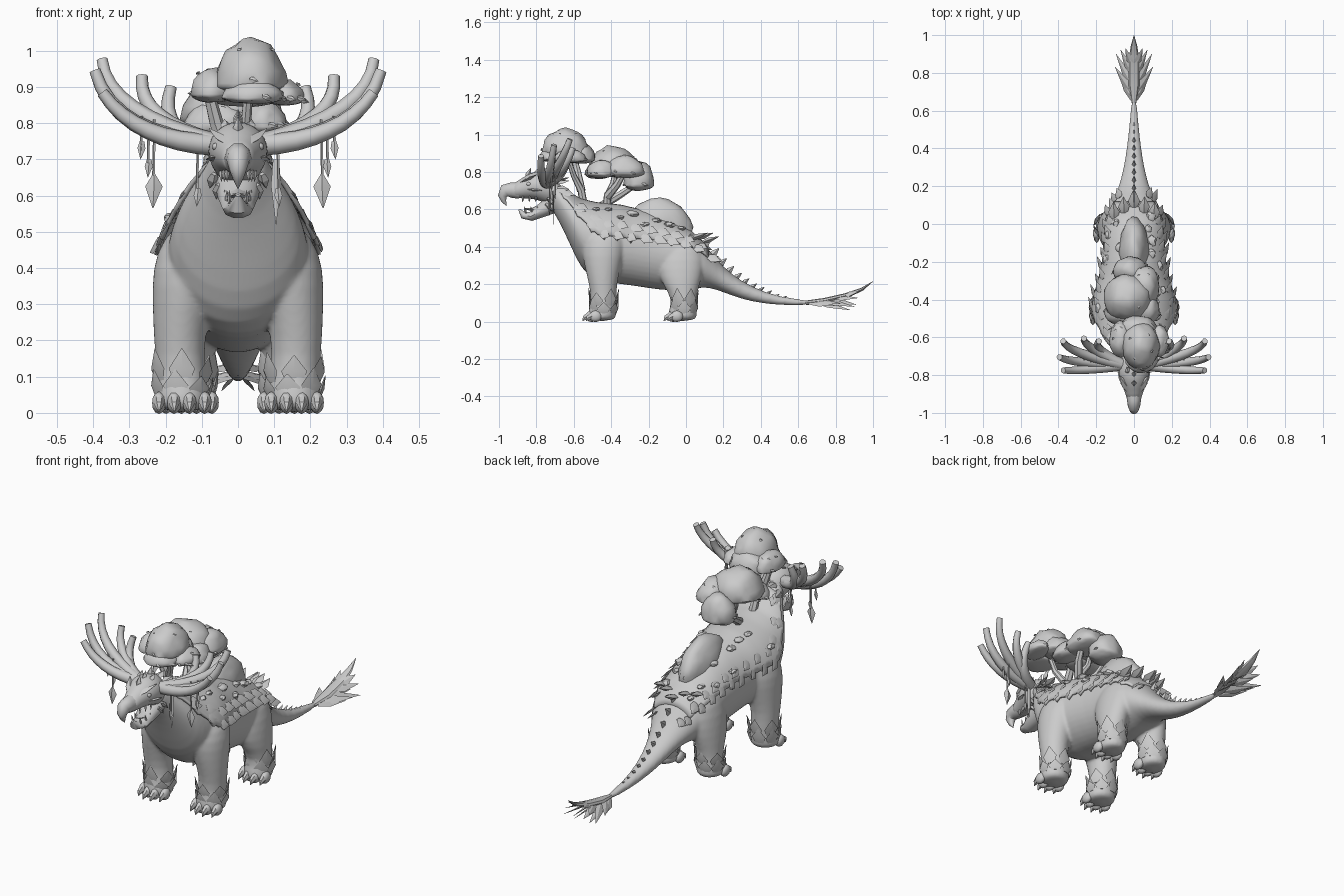
import bpy, bmesh, math, random
from math import sin, cos, pi, radians
from mathutils import Vector as V, Matrix, noise

random.seed(4)
cube = bpy.data.objects.get("Cube")
if cube:
    bpy.data.objects.remove(cube)

grey = bpy.data.materials.new("stone_grey")
grey.use_nodes = True
grey.diffuse_color = (0.6, 0.6, 0.6, 1)
grey.node_tree.nodes["Principled BSDF"].inputs["Base Color"].default_value = (0.6, 0.6, 0.6, 1)
Y, Z = V((0, 1, 0)), V((0, 0, 1))


def finish(name, bm, angle=40, subsurf=0, thick=0, blend=0):
    """Turn a bmesh into a shaded object."""
    bmesh.ops.recalc_face_normals(bm, faces=bm.faces)
    me = bpy.data.meshes.new(name)
    bm.to_mesh(me)
    bm.free()
    ob = bpy.data.objects.new(name, me)
    bpy.context.collection.objects.link(ob)
    me.materials.append(grey)
    if thick:
        ob.modifiers.new("Thickness", "SOLIDIFY").thickness = thick
    if subsurf:
        m = ob.modifiers.new("Rounding", "SUBSURF")
        m.levels = m.render_levels = subsurf
    bpy.ops.object.select_all(action="DESELECT")
    ob.select_set(True)
    bpy.context.view_layer.objects.active = ob
    bpy.ops.object.shade_smooth_by_angle(angle=radians(angle))
    if blend:
        m = ob.modifiers.new("Union", "REMESH")
        m.mode, m.voxel_size, m.use_smooth_shade = "VOXEL", blend, True
        m = ob.modifiers.new("Blend", "SMOOTH")
        m.factor, m.iterations = .5, 6


def tube(bm, pts, n=8, axis=None, up=None):
    """Skin elliptical rings (centre, width, height) along a path."""
    rings, w = [], up
    for i, (c, rx, ry) in enumerate(pts):
        t = axis or (V(pts[min(i + 1, len(pts) - 1)][0]) - V(pts[max(i - 1, 0)][0])).normalized()
        w = w or (Z if abs(t.z) < 0.9 else Y)
        u = w.cross(t).normalized()
        w = t.cross(u)
        rings.append([bm.verts.new(V(c) + u * rx * cos(2 * pi * k / n) + w * ry * sin(2 * pi * k / n))
                      for k in range(n)])
    for a, b in zip(rings, rings[1:]):
        for k in range(n):
            bm.faces.new((a[k], a[(k + 1) % n], b[(k + 1) % n], b[k]))
    bm.faces.new(rings[0])
    bm.faces.new(rings[-1])


def leaf(bm, a, b, w, th=0.008, up=None):
    """Pointed blade from a to b."""
    a, b = V(a), V(b)
    tube(bm, [(a, w * .6, th * .6), (a.lerp(b, .4), w, th), (b, w * .04, th * .1)], 4, up=up)


def blob(bm, c, r, rough=0.0, flat=1.0, rot=0.0, sub=3):
    """Rough ellipsoid, optionally flattened underneath."""
    vs = bmesh.ops.create_icosphere(bm, subdivisions=sub, radius=1)["verts"]
    m = Matrix.Rotation(rot, 3, "X")
    for v in vs:
        p = v.co * (1 + rough * noise.noise(v.co * 2.2 + V(c) * 9))
        if p.z < 0:
            p.z *= flat
        v.co = V(c) + m @ V((p.x * r[0], p.y * r[1], p.z * r[2]))


# Body, neck and tail: y, centre height, half width, half height
BODY = [(-.74, .705, .07, .075), (-.70, .67, .082, .098), (-.66, .605, .12, .107), (-.61, .535, .165, .147),
        (-.56, .465, .19, .187), (-.48, .42, .202, .213), (-.35, .41, .19, .21), (-.2, .38, .168, .205),
        (-.08, .35, .165, .19), (.03, .325, .162, .155), (.1, .3, .135, .115), (.17, .245, .09, .077),
        (.25, .192, .066, .056), (.35, .145, .045, .04), (.5, .107, .026, .022), (.68, .1, .014, .014)]


def section(y):
    for a, b in zip(BODY, BODY[1:]):
        if y <= b[0]:
            f = (y - a[0]) / (b[0] - a[0])
            return [p + (q - p) * f for p, q in zip(a[1:], b[1:])]
    return BODY[-1][1:]


def skin(y, ang, k=1.0):
    """Point on the body, with the angle measured from the spine."""
    z, rx, rz = section(y)
    k2 = k + .1 * math.exp(-((y + .43) / .1) ** 2)
    return V((sin(ang) * rx * k2, y, z + cos(ang) * rz * k))


# Trunk and legs blended into one skin, with toes and bark cuffs
FRONT = [(0, .155, -.45, .08, .078), (.05, .155, -.448, .075, .077), (.12, .158, -.438, .068, .069),
         (.2, .163, -.445, .071, .075), (.3, .153, -.445, .085, .1), (.4, .135, -.44, .104, .125),
         (.48, .11, -.43, .102, .115), (.55, .08, -.42, .06, .07)]
REAR = [(0, .135, -.02, .075, .083), (.05, .135, -.018, .07, .078), (.12, .133, -.01, .062, .064),
        (.19, .128, -.025, .07, .097), (.28, .11, -.03, .08, .13), (.38, .09, -.03, .08, .13), (.45, .06, -.03, .06, .08)]
body = bmesh.new()
tube(body, [((0, y, z), rx, rz) for y, z, rx, rz in BODY], 20, Y, Z)
for end, rows in (("front", FRONT), ("rear", REAR)):
    for s, side in ((1, "left"), (-1, "right")):
        tube(body, [((s * x, y, z), rx, ry) for z, x, y, rx, ry in rows], 16, Z, Y)
        cx, cy, r = s * rows[0][1], rows[0][2], rows[0][3]
        bm = bmesh.new()
        for k in range(4):
            x = cx + (k - 1.5) * .042
            y = cy - r + .036 - (.02 if k in (1, 2) else 0)
            blob(bm, (x, y + .01, .028), (.02, .034, .031), sub=2)
            tube(bm, [((x, y - .008, .03), .016, .02), ((x, y - .028, .02), .012, .015),
                      ((x, y - .04, .003), .001, .001)], 6)
        finish(f"{end}_{side}_toes", bm)
        bm = bmesh.new()
        for row, (z0, z1, n) in enumerate(((.045, .115, 7), (.085, .17, 6))):
            for k in range(n):
                a = 2 * pi * (k + row * .5) / n
                d = V((cos(a), sin(a), 0))
                ring = V((d.x * r, d.y * r * .93, 0))
                c = V((cx, cy + .01, 0))
                z2 = z1 + random.uniform(-.02, .012)
                leaf(bm, c + ring * .88 + Z * z0, c + ring * 1.08 + Z * z2, .036, .007, up=d)
        finish(f"{end}_{side}_bark_cuff", bm, 25)
finish("body_legs_and_tail", body, 60, 1, 0, .008)

# Mossy mantle with ragged edge
bm = bmesh.new()
fringe = bmesh.new()
COLS, HALF = 44, 9
grid = []
for i in range(COLS + 1):
    y = -.67 + .79 * i / COLS
    f = min(1, (y + .67) / .2)
    amax = radians(46 + 34 * f - 22 * max(0, (y + .3) / .42)) + (.08 if i % 4 == 1 else -.03)
    grid.append([bm.verts.new(skin(y, amax * j / HALF, 1.025 + .035 * (abs(j) / HALF) ** 2))
                 for j in range(-HALF, HALF + 1)])
    if i % 4 == 0:
        for s in (-1, 1):
            for fr, dy in ((.96, 0), (.75, .02)):
                p = skin(y + dy, s * amax * fr, 1.035)
                out = V((sin(amax * fr) * s, 0, cos(amax * fr)))
                q = p + (V((s * .01, .06, -.03)) + out * .012) * random.uniform(.75, 1.2)
                leaf(fringe, p, q, .027, .006, up=out)
for a, b in zip(grid, grid[1:]):
    for j in range(2 * HALF):
        bm.faces.new((a[j], a[j + 1], b[j + 1], b[j]))
finish("moss_mantle", bm, 45, 0, .012)
for s in (-1, 1):
    for k in range(3):
        p = skin(.03 + k * .03, s * .35 * (2 - k), 1.0)
        leaf(fringe, p, p + V((s * .005, .085, .03)), .03, .014)
finish("mantle_fringe", fringe, 25)

# Stones set in the back, and the large mound
bm = bmesh.new()
for k in range(18):
    y, a = -.48 + .55 * k / 17, (-1) ** k * random.uniform(.45, 1.0)
    r = random.uniform(.015, .026)
    blob(bm, skin(y, a, 1.03), (r, r * 1.3, r * .7), .4, sub=2)
finish("back_stones", bm, 30)
bm = bmesh.new()
blob(bm, (0, -.135, .515), (.078, .175, .14), .12, rot=-.28)
finish("back_mound", bm)

# Spikes down the tail
bm = bmesh.new()
for k in range(11):
    y = .1 + k * .043
    z, rx, rz = section(y)
    h = .06 * (1 - k / 14)
    leaf(bm, (0, y - .015, z + rz * .85), (0, y + h * .6, z + rz + h * .6), .01, h * .35)
finish("tail_spikes", bm, 25)

# Feathered tail tip, a fan drooping on both sides
bm = bmesh.new()
tube(bm, [((0, .64, .1), .012, .012), ((0, .74, .112), .03, .014), ((0, .86, .14), .03, .013),
          ((0, .94, .172), .018, .009), ((0, 1.0, .215), .001, .001)], 8)
for s in (-1, 1):
    for y, dx, dy, dz in ((.66, .08, .14, -.015), (.69, .1, .14, -.01), (.73, .095, .17, -.035), (.79, .07, .13, 0),
                          (.69, .045, .19, -.045), (.76, .03, .15, -.03), (.83, .045, .1, .03)):
        z = .1 + (y - .66) * .2
        leaf(bm, (s * .008, y, z), (s * dx, y + dy, z + dz), .024, .006, up=V((s * .6, 0, .8)))
finish("tail_feathers", bm, 25)

# Skull and hooked beak
bm = bmesh.new()
tube(bm, [((0, -.68, .70), .06, .08), ((0, -.74, .715), .084, .092), ((0, -.80, .73), .086, .077),
          ((0, -.85, .722), .066, .066), ((0, -.90, .705), .046, .046), ((0, -.93, .70), .04, .04)], 14, Y, Z)
finish("skull", bm, 50, 1)
bm = bmesh.new()
tube(bm, [((0, -.89, .70), .042, .046), ((0, -.935, .703), .037, .043), ((0, -.968, .698), .032, .038),
          ((0, -.982, .672), .024, .025), ((0, -.974, .645), .014, .014), ((0, -.96, .618), .001, .001)], 10)
finish("beak", bm, 50)
bm = bmesh.new()
tube(bm, [((0, -.70, .635), .065, .055), ((0, -.77, .595), .056, .04), ((0, -.83, .562), .042, .026),
          ((0, -.87, .568), .03, .02), ((0, -.892, .6), .006, .006)], 10)
finish("lower_jaw", bm, 50)
bm = bmesh.new()
tube(bm, [((0, -.75, .63), .03, .012), ((0, -.82, .598), .024, .01), ((0, -.86, .604), .008, .004)], 8)
finish("tongue", bm)

# Teeth, eyes, brows, cheek and crest spikes
teeth, eyes, horns = bmesh.new(), bmesh.new(), bmesh.new()
for s in (-1, 1):
    for k in range(3):
        y = -.80 - k * .035
        x = s * (.046 - k * .008)
        leaf(teeth, (x, y, .675), (x, y - .004, .638), .007, .007)
        leaf(teeth, (x * .8, y + .015, .578), (x * .8, y + .005, .615), .006, .006)
    blob(eyes, (s * .06, -.84, .735), (.012, .014, .011), sub=2)
    leaf(horns, (s * .02, -.885, .74), (s * .08, -.80, .785), .022, .012)
    leaf(horns, (s * .05, -.85, .708), (s * .088, -.77, .70), .016, .012)
    for x, y, z, dx, dz in ((.03, -.79, .785, .008, .025), (.066, -.74, .66, .012, -.04), (.052, -.75, .63, .008, -.04)):
        leaf(horns, (s * x, y, z), (s * (x + dx), y + .035, z + dz), .016, .012)
for k in range(4):
    leaf(horns, (0, -.85 + k * .045, .765 + k * .01), (0, -.83 + k * .05, .82 + .006 * k), .014, .016)
for k in range(5):
    a = (k - 2) * .5
    p = skin(-.69, a)
    leaf(horns, p, p + V((sin(a) * .02, .065, cos(a) * .035 - .02)), .024, .008, up=V((sin(a), 0, cos(a))))
finish("teeth", teeth)
finish("eyes", eyes)
finish("brow_and_neck_spikes", horns, 25)

# Antlers, each a bundle of blunt curved tines
TINES = [((.375, -.62, .975), (.29, -.68, .84)), ((.395, -.705, .945), (.285, -.73, .80)),
         ((.375, -.775, .885), (.25, -.77, .78)), ((.265, -.605, .93), (.22, -.66, .82)),
         ((.185, -.62, .90), (.175, -.67, .79))]
for s, side in ((1, "left"), (-1, "right")):
    bm = bmesh.new()
    root = V((.06, -.745, .74))
    for tip, mid in TINES:
        b, c = V(mid) * 2 - (root + V(tip)) / 2, V(tip)
        path = []
        for i in range(9):
            t = i / 8
            p = root * (1 - t) ** 2 + b * 2 * t * (1 - t) + c * t * t
            r = .031 - .015 * t
            path.append(((s * p.x, p.y, p.z), r, r))
        tube(bm, path, 8)
    finish(f"{side}_antler", bm, 50)
    # Hanging cords and diamond charms
    bm = bmesh.new()
    for x, y, top, low in ((.23, -.73, .81, .655), (.245, -.70, .82, .69), (.265, -.72, .82, .71), (.11, -.73, .74, .62)):
        tube(bm, [((s * x, y, top), .004, .004), ((s * (x + .003), y, low), .004, .004)], 5)
    tube(bm, [((s * .232, -.73, .66), .003, .003), ((s * .232, -.73, .625), .024, .009),
              ((s * .235, -.73, .565), .001, .001)], 4, Z, Y)
    for x, y, z in ((.245, -.70, .70), (.265, -.72, .75), (.11, -.73, .62)):
        leaf(bm, (s * x, y, z), (s * (x + .004), y, z - .05), .011, .004)
    if s > 0:
        leaf(bm, (.105, -.71, .70), (.105, -.71, .52), .014, .004)
    finish(f"{side}_antler_charms", bm, 25)

# Tree trunks and branches
bm = bmesh.new()
for path in ([(0, -.54, .58), (-.02, -.56, .70), (.02, -.60, .78), (.03, -.64, .9)],
             [(-.02, -.56, .70), (-.06, -.58, .8), (-.08, -.6, .88)],
             [(0, -.43, .57), (.02, -.42, .67), (-.02, -.39, .74), (-.03, -.37, .84)],
             [(.02, -.42, .67), (.06, -.37, .73), (.07, -.33, .8)],
             [(0, -.45, .62), (-.05, -.35, .68), (-.05, -.26, .74)]):
    tube(bm, [(p, .024 - .004 * i, .024 - .004 * i) for i, p in enumerate(path)], 7)
for k in range(6):
    a = k * pi / 3
    leaf(bm, (0, -.44, .62), (.09 * cos(a), -.44 + .09 * sin(a), .58), .016, .014)
finish("tree_trunks", bm, 40)

# Leaf canopies: centre and radii of each lobe
CANOPIES = {"front_canopy": [((.035, -.645, .91), (.1, .125, .12)), ((-.07, -.61, .88), (.062, .095, .075)),
                             ((.04, -.71, .87), (.085, .08, .055)), ((.13, -.62, .865), (.055, .085, .055)),
                             ((.02, -.56, .87), (.1, .075, .085))],
            "rear_canopy": [((-.035, -.39, .815), (.125, .125, .125)), ((.055, -.33, .795), (.08, .11, .095)),
                            ((-.02, -.25, .735), (.09, .08, .12)), ((-.055, -.47, .785), (.1, .07, .075)),
                            ((.07, -.45, .79), (.065, .08, .075))]}
for name, lobes in CANOPIES.items():
    bm, flakes = bmesh.new(), bmesh.new()
    for c, r in lobes:
        blob(bm, c, r, .12, .3)
        for k in range(5):
            a, e = random.uniform(0, 2 * pi), random.choice((0, .1, .9))
            d = V((cos(a) * cos(e), sin(a) * cos(e), sin(e)))
            p = V(c) + V((d.x * r[0], d.y * r[1], d.z * r[2]))
            leaf(flakes, p, p + V((-d.y, d.x, -.3)) * .025 + d * .008, .008, .004, up=d)
    finish(name, bm, 50)
    finish(name + "_leaves", flakes, 25)
